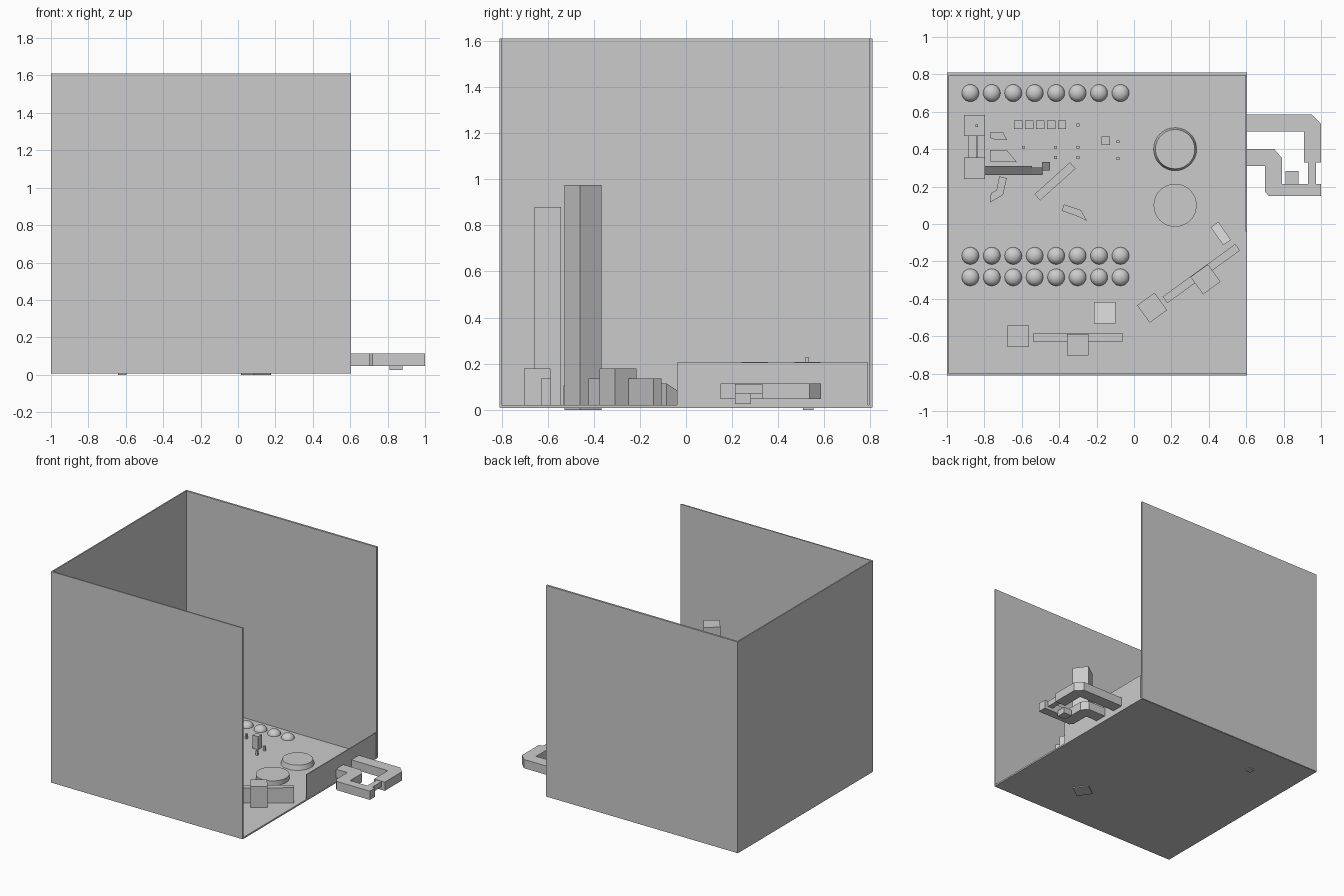
import bpy, bmesh, math
from mathutils import Matrix, Vector

if "Cube" in bpy.data.objects:
    bpy.data.objects.remove(bpy.data.objects["Cube"])

grey = bpy.data.materials.new("plain_grey")
grey.diffuse_color = (0.6, 0.6, 0.6, 1)
grey.use_nodes = True
grey.node_tree.nodes["Principled BSDF"].inputs["Base Color"].default_value = grey.diffuse_color
FLOOR = 0.02


def finish(name, bm):
    bmesh.ops.recalc_face_normals(bm, faces=bm.faces)
    me = bpy.data.meshes.new(name)
    bm.to_mesh(me)
    bm.free()
    me.materials.append(grey)
    ob = bpy.data.objects.new(name, me)
    bpy.context.collection.objects.link(ob)
    return ob


def box(name, x0, x1, y0, y1, z0, z1):
    bm = bmesh.new()
    m = Matrix.Translation(((x0 + x1) / 2, (y0 + y1) / 2, (z0 + z1) / 2))
    m = m @ Matrix.Diagonal((x1 - x0, y1 - y0, z1 - z0, 1))
    bmesh.ops.create_cube(bm, size=1, matrix=m)
    return finish(name, bm)


def turned_box(name, cx, cy, sx, sy, z0, z1, deg=0):
    ob = box(name, -sx / 2, sx / 2, -sy / 2, sy / 2, z0, z1)
    ob.data.transform(Matrix.Translation((cx, cy, 0)) @ Matrix.Rotation(math.radians(deg), 4, 'Z'))
    return ob


def wedge(name, cx, cy, sx, sy, z0, z_front, z_back, deg=0):
    """Box whose top slopes from z_front (-y side) to z_back (+y side)."""
    ob = box(name, -sx / 2, sx / 2, -sy / 2, sy / 2, z0, z0 + 1)
    for v in ob.data.vertices:
        if v.co.z > z0 + 0.5:
            v.co.z = z_front if v.co.y < 0 else z_back
    ob.data.transform(Matrix.Translation((cx, cy, 0)) @ Matrix.Rotation(math.radians(deg), 4, 'Z'))
    return ob


def prism(name, pts, z0, z1):
    bm = bmesh.new()
    f = bm.faces.new([bm.verts.new((x, y, z0)) for x, y in pts])
    r = bmesh.ops.extrude_face_region(bm, geom=[f])
    bmesh.ops.translate(bm, vec=(0, 0, z1 - z0),
                        verts=[v for v in r["geom"] if isinstance(v, bmesh.types.BMVert)])
    return finish(name, bm)


def smooth(ob):
    for p in ob.data.polygons:
        p.use_smooth = True
    ob.data.set_sharp_from_angle(angle=math.radians(35))


def disc(name, cx, cy, r_low, r_top, z0, z1):
    bm = bmesh.new()
    bmesh.ops.create_cone(bm, cap_ends=True, segments=48, radius1=r_low, radius2=r_top,
                          depth=z1 - z0, matrix=Matrix.Translation((cx, cy, (z0 + z1) / 2)))
    smooth(finish(name, bm))


def dome(name, cx, cy, r, h):
    bm = bmesh.new()
    bmesh.ops.create_uvsphere(bm, u_segments=24, v_segments=12, radius=r)
    bmesh.ops.delete(bm, geom=[v for v in bm.verts if v.co.z < -0.001], context='VERTS')
    bmesh.ops.transform(bm, verts=bm.verts,
                        matrix=Matrix.Translation((cx, cy, FLOOR)) @ Matrix.Diagonal((1, 1, h / r, 1)))
    smooth(finish(name, bm))


# Room shell: floor, three tall walls and a low partial wall
box("floor", -1, 0.605, -0.805, 0.805, 0.008, FLOOR)
box("front_wall", -1, 0.605, -0.81, -0.80, 0.01, 1.61)
box("back_wall", -1, 0.605, 0.795, 0.81, 0.01, 1.61)
box("left_wall", -1, -0.99, -0.805, 0.805, 0.01, 1.61)
box("low_right_wall", 0.597, 0.604, -0.04, 0.79, FLOOR, 0.205)

# Rows of domes
for row, y in enumerate((0.70, -0.17, -0.285)):
    for i in range(8):
        dome(f"dome_{row}_{i}", -0.875 + i * 0.1147, y, 0.046, 0.036)

# Round tables
disc("tapered_table", 0.22, 0.40, 0.115, 0.105, FLOOR, 0.055)
disc("round_table", 0.22, 0.10, 0.115, 0.115, FLOOR, 0.055)

# Two counters, each with a block, and a tall cabinet beside them
for tag, cx, cy, deg, z0, z1 in (("front", -0.30, -0.607, 0, FLOOR, 0.88),
                                 ("right", 0.36, -0.265, 36, 0.0, 0.975)):
    rot = Matrix.Rotation(math.radians(deg), 3, 'Z')
    turned_box(f"{tag}_counter", cx, cy, 0.48, 0.043, FLOOR, 0.135, deg)
    d = rot @ Vector((0, -0.038, 0))
    turned_box(f"{tag}_counter_block", cx + d.x, cy + d.y, 0.115, 0.115, FLOOR, 0.18, deg)
    d = rot @ Vector((-0.32, 0.007, 0))
    turned_box(f"{tag}_cabinet", cx + d.x, cy + d.y, 0.115, 0.115, z0, z1, deg)

# Sloped consoles
wedge("front_console", -0.157, -0.475, 0.115, 0.115, FLOOR, 0.107, 0.05)
wedge("right_console", 0.464, -0.051, 0.05, 0.117, FLOOR, 0.115, 0.05, 35)

# Machine with two blocks, linking bars and a sloped arm
for i, y in enumerate((0.527, 0.298)):
    box(f"machine_block_{i}", -0.91, -0.797, y - 0.057, y + 0.057, FLOOR, 0.208)
box("machine_link_left", -0.885, -0.843, 0.35, 0.475, FLOOR, 0.10)
box("machine_link_right", -0.84, -0.80, 0.35, 0.475, FLOOR, 0.06)
box("machine_knob", -0.847, -0.833, 0.518, 0.532, 0.20, 0.23)
wedge("machine_arm", -0.672, 0.287, 0.255, 0.045, FLOOR, 0.05, 0.09)
wedge("arm_joint", -0.52, 0.283, 0.06, 0.036, FLOOR, 0.045, 0.075)
wedge("arm_tip", -0.47, 0.308, 0.042, 0.045, FLOOR, 0.045, 0.075)

# Angular floor pieces
pieces = {
    "upper_plate": [(-0.77, 0.49), (-0.70, 0.49), (-0.68, 0.45), (-0.74, 0.45), (-0.77, 0.46)],
    "middle_plate": [(-0.77, 0.395), (-0.68, 0.395), (-0.625, 0.33), (-0.77, 0.335)],
    "bent_plate": [(-0.72, 0.255), (-0.68, 0.245), (-0.70, 0.155), (-0.77, 0.115),
                   (-0.765, 0.165), (-0.735, 0.18)],
    "pointed_plate": [(-0.375, 0.105), (-0.285, 0.075), (-0.25, 0.015), (-0.30, 0.04), (-0.385, 0.07)],
}
for name, pts in pieces.items():
    prism(name, pts, FLOOR, 0.05)
turned_box("slanted_bar", -0.422, 0.228, 0.255, 0.045, FLOOR, 0.06, 42)

# Row of posts, one reaching through the floor, and a lone post
for i in range(5):
    turned_box(f"post_{i}", -0.619 + i * 0.0585, 0.53, 0.045, 0.045, 0.0 if i == 0 else FLOOR, 0.105)
turned_box("lone_post", -0.15, 0.445, 0.045, 0.045, FLOOR, 0.12)

# Small pegs
for i, (x, y) in enumerate(((-0.3, 0.53), (-0.59, 0.41), (-0.42, 0.41), (-0.42, 0.355), (-0.3, 0.41),
                            (-0.3, 0.355), (-0.085, 0.44), (-0.085, 0.35), (-0.325, 0.07))):
    turned_box(f"peg_{i}", x, y, 0.015, 0.015, FLOOR, 0.055)

# Outer loop attached to the right side
prism("outer_arm", [(0.603, 0.585), (0.95, 0.585), (1, 0.535), (1, 0.33), (0.91, 0.33),
                    (0.91, 0.495), (0.603, 0.495)], 0.047, 0.113)
prism("inner_arm", [(0.603, 0.40), (0.75, 0.40), (0.79, 0.355), (0.79, 0.215), (1, 0.215), (1, 0.15),
                    (0.72, 0.15), (0.70, 0.175), (0.70, 0.31), (0.603, 0.31)], 0.047, 0.113)
box("arm_bridge", 0.93, 0.972, 0.21, 0.335, 0.07, 0.11)
box("arm_tab", 0.81, 0.88, 0.213, 0.283, 0.025, 0.07)
